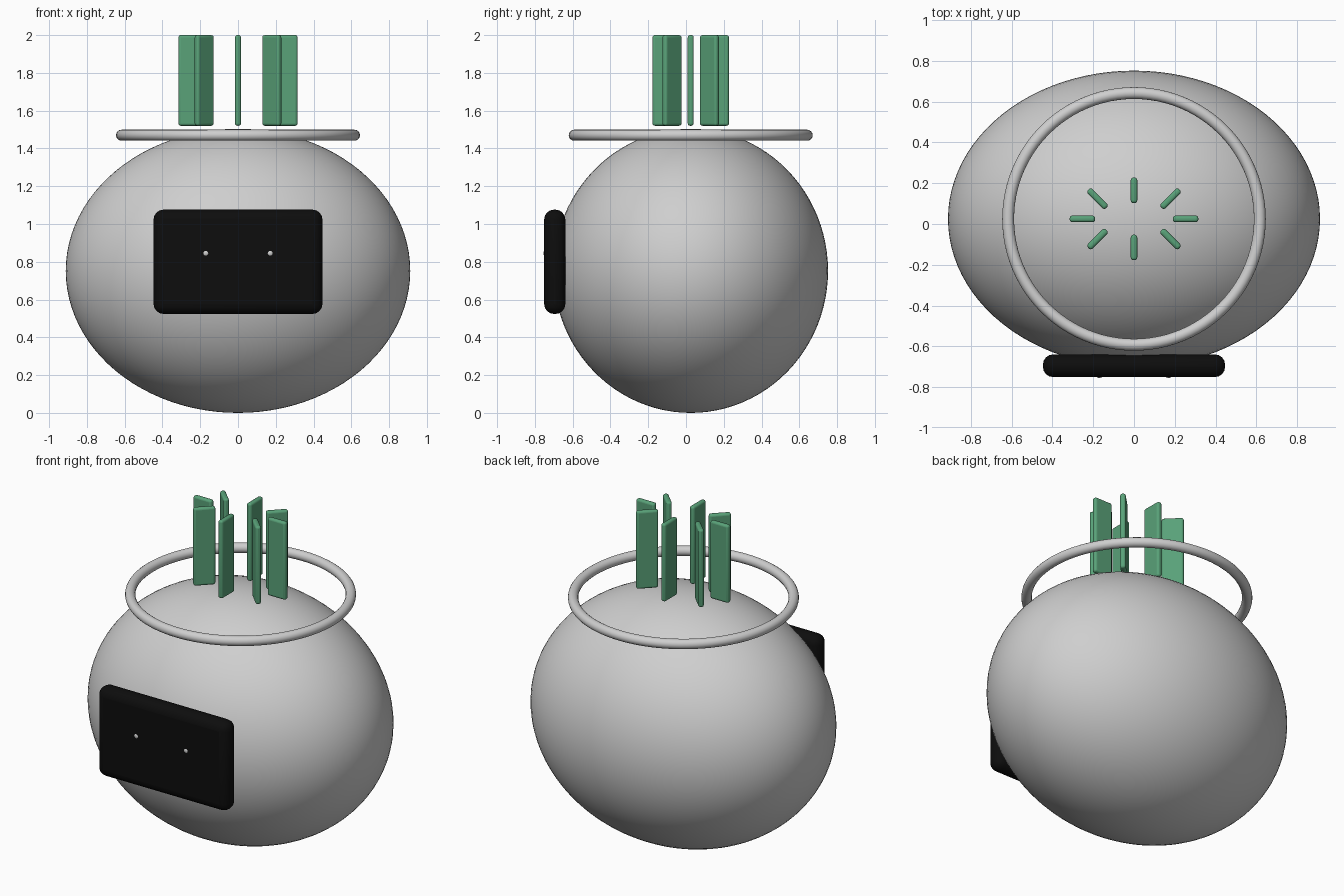
import bpy
import math

default_cube = bpy.data.objects.get("Cube")
if default_cube:
    bpy.data.objects.remove(default_cube, do_unlink=True)

CENTER_Y = 0.025


def material(name, color):
    mat = bpy.data.materials.new(name)
    mat.use_nodes = True
    mat.diffuse_color = (*color, 1)
    mat.node_tree.nodes["Principled BSDF"].inputs["Base Color"].default_value = (*color, 1)
    return mat


def finish(name, mat):
    obj = bpy.context.object
    obj.name = name
    obj.data.materials.append(mat)
    bpy.ops.object.shade_smooth_by_angle(angle=math.radians(40))
    return obj


def rounded_box(name, mat, location, size, radius, turn=0):
    bpy.ops.mesh.primitive_cube_add(size=1, location=location)
    obj = bpy.context.object
    obj.scale = size
    bpy.ops.object.transform_apply(location=False, rotation=False, scale=True)
    obj.rotation_euler.z = turn
    bevel = obj.modifiers.new("rounding", "BEVEL")
    bevel.width = radius
    bevel.segments = 4
    return finish(name, mat)


def ellipsoid(name, mat, location, radii, segments, rings):
    bpy.ops.mesh.primitive_uv_sphere_add(segments=segments, ring_count=rings,
                                         radius=1, location=location)
    bpy.context.object.scale = radii
    bpy.ops.object.transform_apply(location=False, rotation=False, scale=True)
    return finish(name, mat)


shell_grey = material("light grey", (0.62, 0.62, 0.62))
screen_black = material("black", (0.004, 0.004, 0.004))
leaf_green = material("leaf green", (0.1, 0.36, 0.19))

# Squashed round body
ellipsoid("body", shell_grey, (0, CENTER_Y, 0.752), (0.912, 0.727, 0.752), 96, 48)

# Floating rim above the body
bpy.ops.mesh.primitive_torus_add(location=(0, CENTER_Y, 1.47), major_radius=0.617,
                                 minor_radius=0.029, major_segments=96, minor_segments=16)
finish("rim", shell_grey)

# Face screen and eyes
rounded_box("face_screen", screen_black, (0, -0.695, 0.8), (0.894, 0.112, 0.552), 0.052)
for side, x in (("left", 0.17), ("right", -0.17)):
    ellipsoid(side + "_eye", shell_grey, (x, -0.732, 0.845), (0.023, 0.023, 0.023), 24, 12)

# Eight upright leaves in an oval, each turned outward
for i in range(8):
    angle = i * math.pi / 4
    place = (0.253 * math.cos(angle), CENTER_Y + 0.14 * math.sin(angle), 1.76)
    rounded_box("leaf_%d" % (i + 1), leaf_green, place, (0.125, 0.032, 0.48), 0.013, angle)
